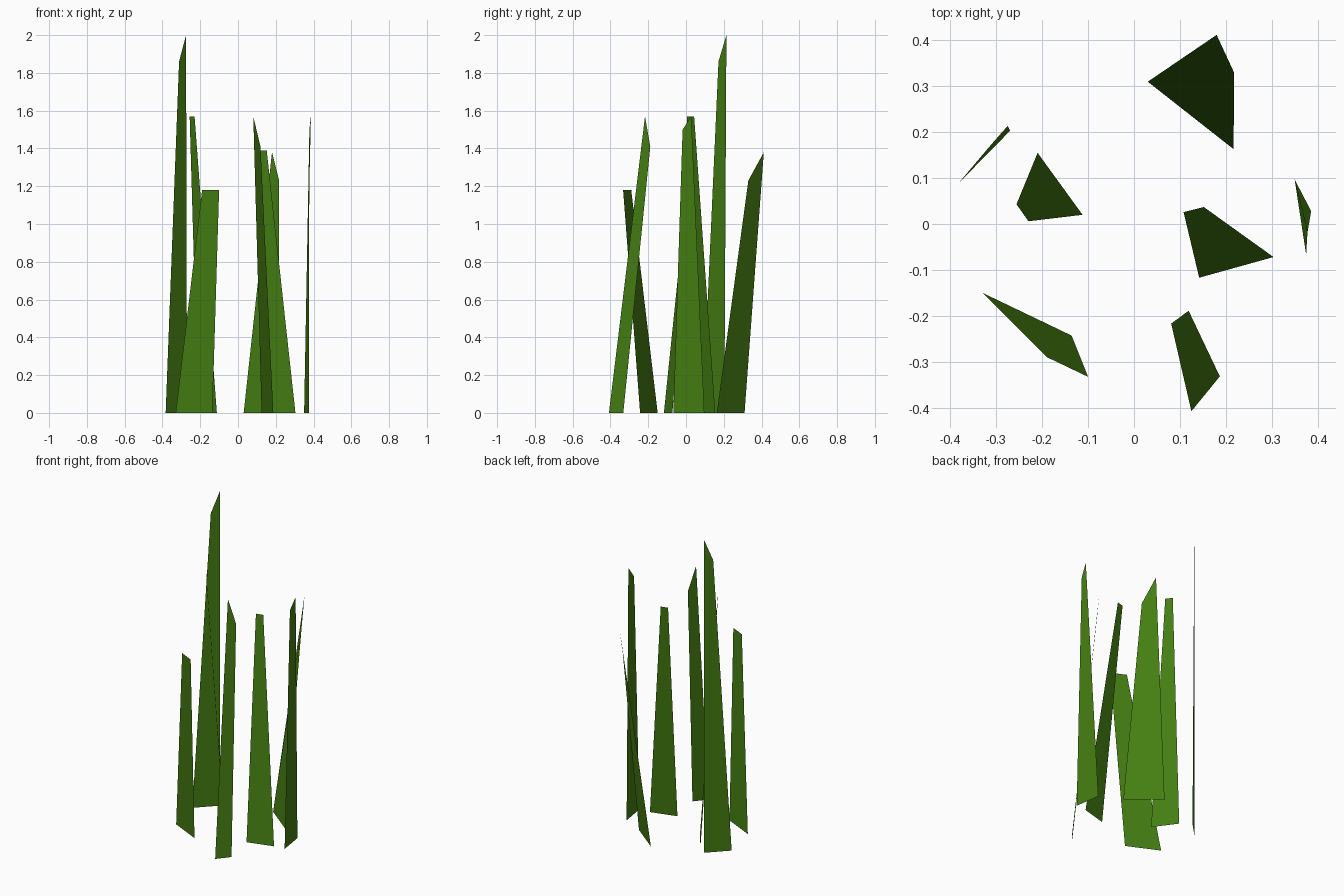
import bpy

# Shared leaf colour
green = bpy.data.materials.new("grass_green")
green.diffuse_color = (0.06, 0.21, 0.006, 1.0)


def blade(name, base_a, base_b, top_a, top_b):
    """One flat tapered blade: ground edge a-b, tip edge a-b."""
    verts = [(*base_a, 0), (*base_b, 0), top_b, top_a]
    mesh = bpy.data.meshes.new(name)
    mesh.from_pydata(verts, [], [(0, 1, 2, 3)])
    mesh.materials.append(green)
    obj = bpy.data.objects.new(name, mesh)
    bpy.context.collection.objects.link(obj)
    return obj


# Blades of the tuft: ground edge, then tip edge
blades = {
    "back_right": ((0.03, 0.31), (0.217, 0.163), (0.18, 0.412, 1.38), (0.218, 0.33, 1.23)),
    "tall_left": ((-0.383, 0.088), (-0.27, 0.203), (-0.312, 0.172, 1.86), (-0.275, 0.214, 2.0)),
    "middle_left": ((-0.21, 0.155), (-0.112, 0.02), (-0.256, 0.043, 1.57), (-0.23, 0.006, 1.57)),
    "far_right": ((0.35, 0.097), (0.375, -0.067), (0.386, 0.028, 1.57), (0.378, -0.018, 1.5)),
    "middle_right": ((0.142, -0.117), (0.304, -0.072), (0.108, 0.026, 1.39), (0.152, 0.037, 1.39)),
    "front_right": ((0.125, -0.408), (0.187, -0.332), (0.081, -0.217, 1.57), (0.119, -0.189, 1.41)),
    "front_left": ((-0.33, -0.15), (-0.136, -0.243), (-0.19, -0.29, 1.18), (-0.1, -0.333, 1.18)),
}
for part, corners in blades.items():
    blade("grass_blade_" + part, *corners)
